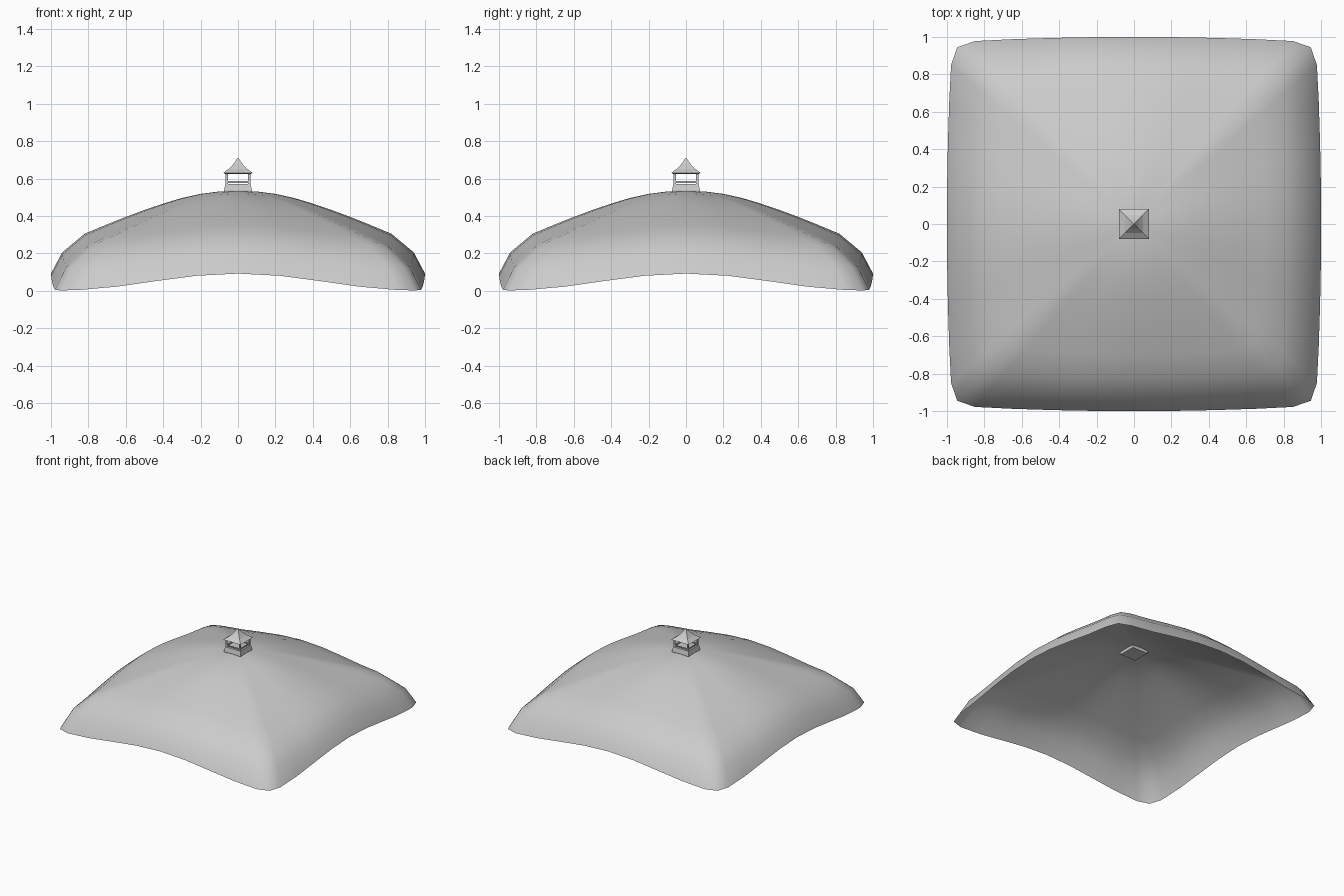
import bpy, bmesh, math

if "Cube" in bpy.data.objects:
    bpy.data.objects.remove(bpy.data.objects["Cube"], do_unlink=True)

grey = bpy.data.materials.new("pale_grey")
grey.use_nodes = True
COLOUR = (0.6, 0.6, 0.6, 1)
grey.diffuse_color = COLOUR
grey.node_tree.nodes["Principled BSDF"].inputs["Base Color"].default_value = COLOUR


def finish(name, bm, smooth=False):
    mesh = bpy.data.meshes.new(name)
    bm.to_mesh(mesh)
    bm.free()
    obj = bpy.data.objects.new(name, mesh)
    bpy.context.collection.objects.link(obj)
    mesh.materials.append(grey)
    if smooth:
        mesh.shade_smooth()
    return obj


def add_loft(bm, rings, cap_start=False, cap_end=False):
    """Bridge closed rings of points; a ring of one point becomes a tip."""
    loops = [[bm.verts.new(p) for p in ring] for ring in rings]
    for a, b in zip(loops, loops[1:]):
        n = len(a)
        for i in range(n):
            j = (i + 1) % n
            if len(b) == 1:
                bm.faces.new((a[i], a[j], b[0]))
            else:
                bm.faces.new((a[i], a[j], b[j], b[i]))
    if cap_start:
        bm.faces.new(loops[0][::-1])
    if cap_end:
        bm.faces.new(loops[-1])


def square(half, z):
    return [(sx * half, sy * half, z) for sx, sy in ((-1, -1), (1, -1), (1, 1), (-1, 1))]


def add_box(bm, centre, size):
    (x, y, z), (w, d, h) = centre, size
    rings = [[(x + sx * w / 2, y + sy * d / 2, z + sz * h / 2)
              for sx, sy in ((-1, -1), (1, -1), (1, 1), (-1, 1))] for sz in (-1, 1)]
    add_loft(bm, rings, True, True)


# Canopy: rings grow from a circle at the crown to a rounded square at the rim
profile = [(1.0, 0.092), (0.94, 0.205), (0.82, 0.305), (0.7, 0.355), (0.6, 0.395),
           (0.5, 0.432), (0.4, 0.466), (0.3, 0.496), (0.2, 0.518), (0.1, 0.531)]
half_side = [(0, 1), (0.22, 0.999), (0.43, 0.995), (0.65, 0.988), (0.85, 0.978), (0.945, 0.945)]
side = [(-x, y) for x, y in half_side[:0:-1]] + half_side[:-1]
outline = []
for k in range(4):
    c, s = round(math.cos(k * math.pi / 2)), round(math.sin(k * math.pi / 2))
    outline += [(x * c + y * s, x * s - y * c) for x, y in side]


def canopy_ring(r, z):
    squareness = min(1, r / 0.75) ** 0.8
    ring = []
    for x, y in outline:
        scale = r * (squareness + (1 - squareness) / math.hypot(x, y))
        along = min(abs(x), abs(y)) / 0.945
        drop = 0.09 * r ** 1.5 * math.sin(along * math.pi / 2) ** 2
        ring.append((x * scale, y * scale, z - drop))
    return ring


bm = bmesh.new()
add_loft(bm, [canopy_ring(r, z) for r, z in profile] + [[(0, 0, 0.535)]])
finish("canopy", bm, smooth=True)

# Lantern base, reaching slightly through the canopy
bm = bmesh.new()
add_loft(bm, [square(0.07, 0.51), square(0.075, 0.535), square(0.068, 0.57)], True, True)
finish("lantern_base", bm)

# Corner posts
bm = bmesh.new()
for sx in (-1, 1):
    for sy in (-1, 1):
        add_box(bm, (sx * 0.06, sy * 0.06, 0.6), (0.011, 0.011, 0.064))
finish("lantern_posts", bm)

# Railings between the posts
bm = bmesh.new()
for s in (-1, 1):
    add_box(bm, (0, s * 0.06, 0.582), (0.12, 0.007, 0.009))
    add_box(bm, (s * 0.06, 0, 0.582), (0.007, 0.12, 0.009))
finish("lantern_railings", bm)

# Concave pointed roof
bm = bmesh.new()
roof = [(0.068, 0.625), (0.08, 0.63), (0.048, 0.652), (0.025, 0.677), (0.01, 0.699)]
add_loft(bm, [square(r, z) for r, z in roof] + [[(0, 0, 0.713)]], cap_start=True)
finish("lantern_roof", bm)
